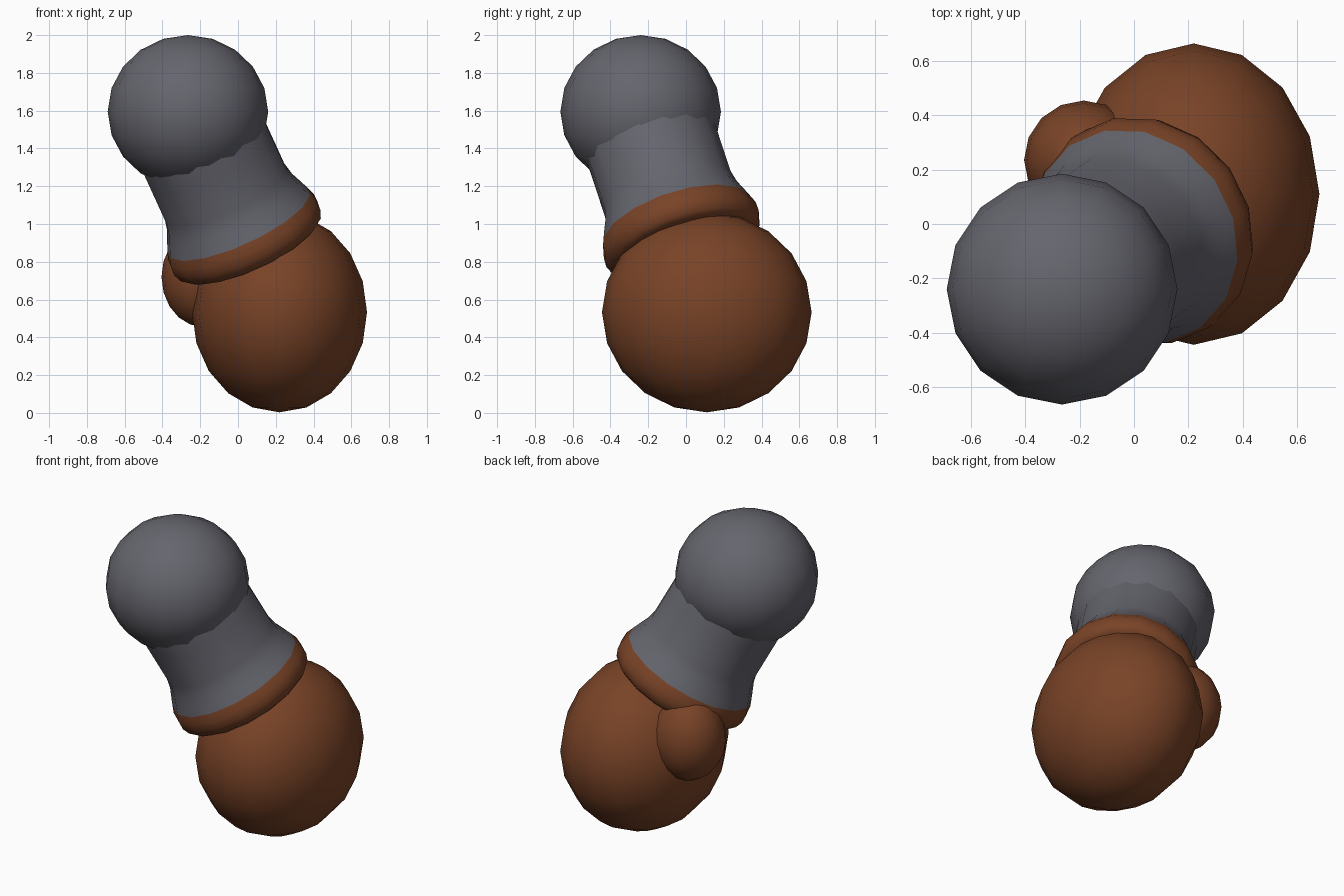
import bpy
import bmesh
import math
from mathutils import Vector

cube = bpy.data.objects.get("Cube")
if cube:
    bpy.data.objects.remove(cube, do_unlink=True)


def make_material(name, color):
    mat = bpy.data.materials.new(name)
    mat.use_nodes = True
    mat.diffuse_color = (*color, 1)
    bsdf = next(n for n in mat.node_tree.nodes if n.type == 'BSDF_PRINCIPLED')
    bsdf.inputs["Base Color"].default_value = (*color, 1)
    return mat


grey = make_material("slate grey", (0.13, 0.13, 0.155))
brown = make_material("warm brown", (0.19, 0.056, 0.02))

SEGMENTS = 16
SHOULDER = Vector((-0.265, -0.24, 1.595))
FIST = Vector((0.22, 0.11, 0.533))
AXIS = (FIST - SHOULDER).normalized()


def add_object(name, bm, mat):
    bmesh.ops.recalc_face_normals(bm, faces=bm.faces)
    mesh = bpy.data.meshes.new(name)
    bm.to_mesh(mesh)
    bm.free()
    mesh.materials.append(mat)
    obj = bpy.data.objects.new(name, mesh)
    bpy.context.collection.objects.link(obj)
    bpy.ops.object.select_all(action='DESELECT')
    obj.select_set(True)
    bpy.context.view_layer.objects.active = obj
    bpy.ops.object.shade_smooth_by_angle(angle=math.radians(50))
    return obj


def ball(name, center, radii, mat):
    bm = bmesh.new()
    bmesh.ops.create_uvsphere(bm, u_segments=SEGMENTS, v_segments=10, radius=1)
    obj = add_object(name, bm, mat)
    obj.location = center
    obj.scale = radii


def lathe(name, profile, mat, cap=False):
    """Turn (radius, distance) points around the arm axis."""
    bm = bmesh.new()
    rings = []
    for radius, dist in profile:
        ring = []
        for i in range(SEGMENTS):
            a = math.tau * i / SEGMENTS
            ring.append(bm.verts.new((radius * math.cos(a), radius * math.sin(a), dist)))
        rings.append(ring)
    for low, high in zip(rings, rings[1:]):
        for i in range(SEGMENTS):
            j = (i + 1) % SEGMENTS
            bm.faces.new((low[i], low[j], high[j], high[i]))
    if cap:
        bm.faces.new(rings[-1])
    obj = add_object(name, bm, mat)
    obj.location = SHOULDER
    obj.rotation_euler = AXIS.to_track_quat('Z', 'Y').to_euler()


# Shoulder, hand and thumb
ball("shoulder", SHOULDER, (0.425, 0.425, 0.405), grey)
ball("fist", FIST, (0.463, 0.555, 0.53), brown)
ball("thumb", (-0.185, 0.235, 0.72), (0.22, 0.22, 0.265), brown)

# Sleeve flaring into the rolled cuff
lathe("sleeve", [(0.355, 0.05), (0.355, 0.3), (0.355, 0.5), (0.37, 0.57),
                 (0.395, 0.63), (0.413, 0.675)], grey)
lathe("cuff", [(0.413, 0.675), (0.43, 0.72), (0.432, 0.77), (0.415, 0.815),
               (0.385, 0.835), (0.34, 0.835)], brown, cap=True)
